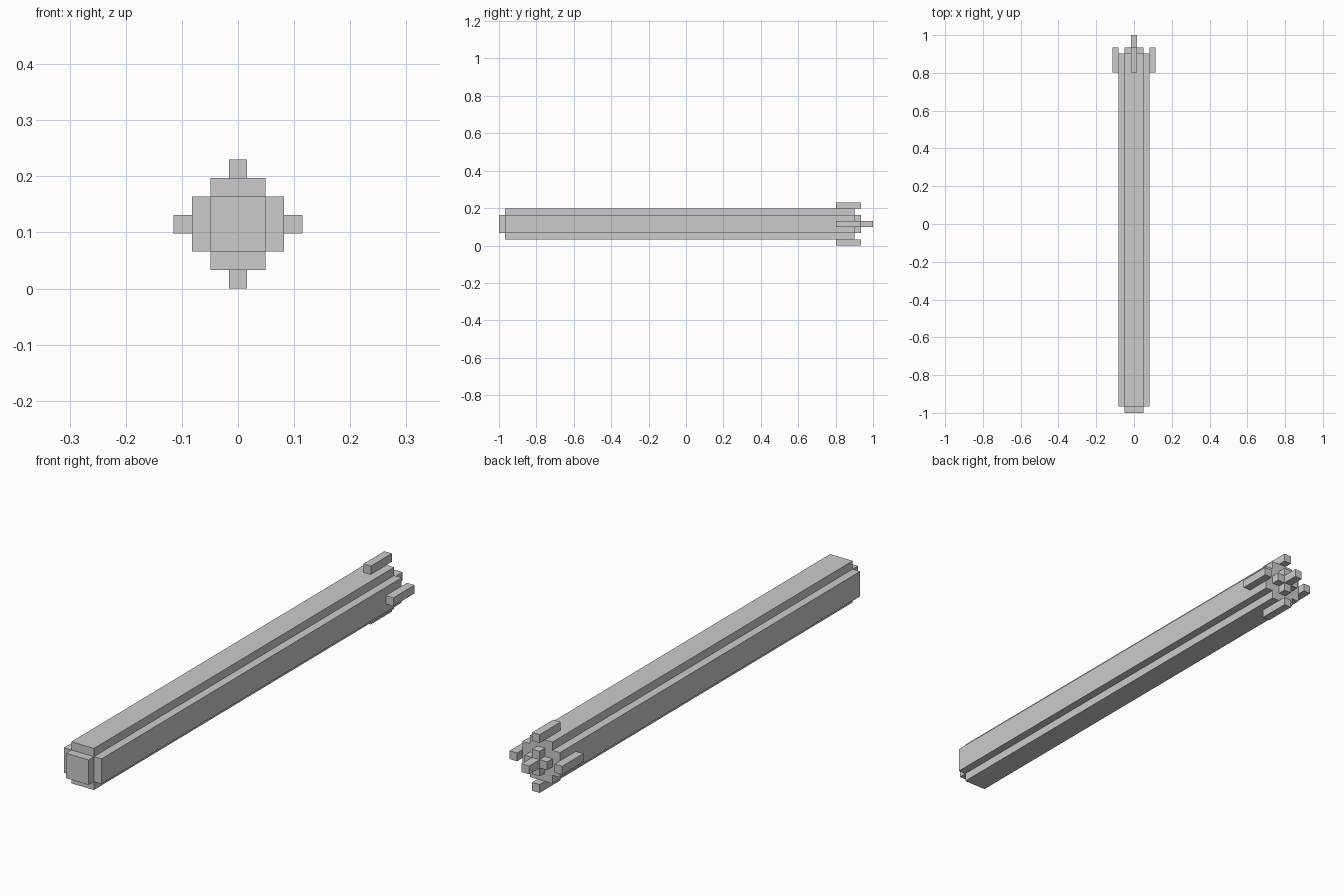
import bpy

if "Cube" in bpy.data.objects:
    bpy.data.objects.remove(bpy.data.objects["Cube"])

U = 2 / 61  # one block unit: the model is 61 units long, 7 wide and 7 high


def box(name, x, y, z):
    """Box from (min, max) ranges; x from centre, y from front, z from floor, in units."""
    bpy.ops.mesh.primitive_cube_add(size=1, location=(
        sum(x) / 2 * U, sum(y) / 2 * U - 1, sum(z) / 2 * U))
    ob = bpy.context.object
    ob.name = name
    ob.scale = [(b - a) * U for a, b in (x, y, z)]
    bpy.ops.object.transform_apply(location=False, rotation=False, scale=True)
    return ob


# Long shaft with a cross-shaped section and a square front cap
box("shaft_wide", (-2.5, 2.5), (1, 58), (2, 5))
box("shaft_tall", (-1.5, 1.5), (1, 58), (1, 6))
box("front_cap", (-1.5, 1.5), (0, 1), (2, 5))

# Centre pin at the rear
box("rear_pin", (-0.5, 0.5), (58, 61), (3, 4))

# Four outer prongs and four inner studs around the pin
for side, dx, dz in (("left", -1, 0), ("right", 1, 0), ("bottom", 0, -1), ("top", 0, 1)):
    for part, r, y in (("outer_prong", 3, (55, 59)), ("inner_stud", 1, (58, 59))):
        cx, cz = dx * r, 3.5 + dz * r
        box(f"{part}_{side}", (cx - 0.5, cx + 0.5), y, (cz - 0.5, cz + 0.5))
